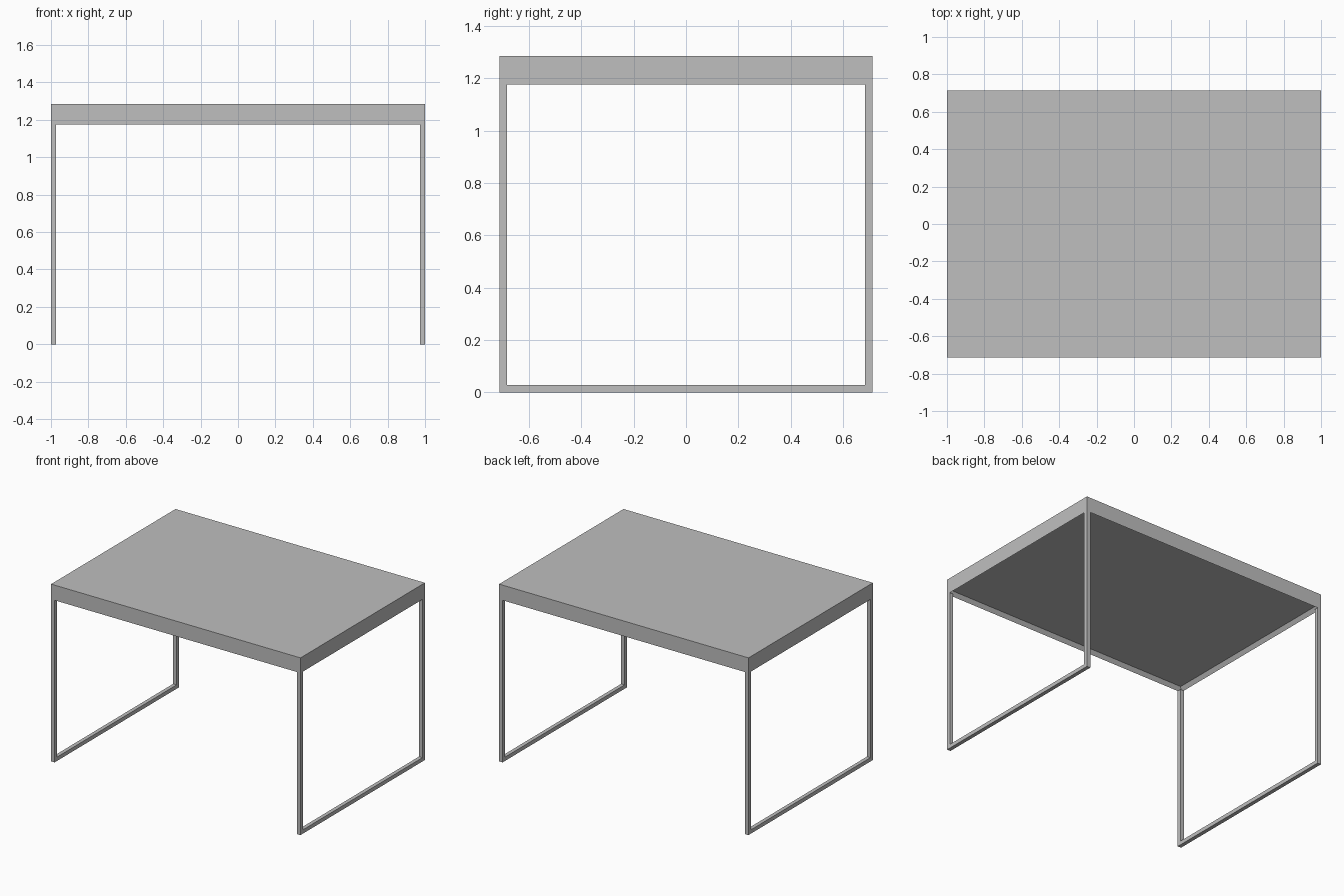
import bpy
import bmesh

WIDTH, DEPTH, HEIGHT = 2.0, 1.425, 1.285
BAR = 0.028          # square bar thickness
APRON = 1.175        # underside of the table top's rim

cube = bpy.data.objects.get("Cube")
if cube:
    bpy.data.objects.remove(cube, do_unlink=True)

grey = bpy.data.materials.new("light_grey")
grey.use_nodes = True
colour = (0.52, 0.52, 0.52, 1.0)
grey.diffuse_color = colour
grey.node_tree.nodes["Principled BSDF"].inputs["Base Color"].default_value = colour


def finish(bm, name):
    bmesh.ops.recalc_face_normals(bm, faces=bm.faces[:])
    mesh = bpy.data.meshes.new(name)
    bm.to_mesh(mesh)
    bm.free()
    mesh.materials.append(grey)
    obj = bpy.data.objects.new(name, mesh)
    bpy.context.collection.objects.link(obj)
    return obj


# Table top: a slab whose underside is recessed inside a narrow rim
bm = bmesh.new()
bmesh.ops.create_cube(bm, size=1)
for v in bm.verts:
    v.co.x *= WIDTH
    v.co.y *= DEPTH
    v.co.z = HEIGHT if v.co.z > 0 else APRON
underside = min(bm.faces, key=lambda f: f.calc_center_median().z)
bmesh.ops.inset_region(bm, faces=[underside], thickness=BAR)
bmesh.ops.translate(bm, verts=underside.verts[:], vec=(0, 0, BAR))
finish(bm, "table_top")


# Sled legs: a U-shaped outline extruded to the bar's thickness
def sled_leg(name, x):
    outer, inner = DEPTH / 2, DEPTH / 2 - BAR
    outline = [(-outer, APRON), (-outer, 0), (outer, 0), (outer, APRON),
               (inner, APRON), (inner, BAR), (-inner, BAR), (-inner, APRON)]
    bm = bmesh.new()
    face = bm.faces.new([bm.verts.new((x, y, z)) for y, z in outline])
    new = bmesh.ops.extrude_face_region(bm, geom=[face])["geom"]
    bmesh.ops.translate(bm, vec=(BAR, 0, 0),
                        verts=[g for g in new if isinstance(g, bmesh.types.BMVert)])
    finish(bm, name)


sled_leg("right_leg_frame", -WIDTH / 2)
sled_leg("left_leg_frame", WIDTH / 2 - BAR)
